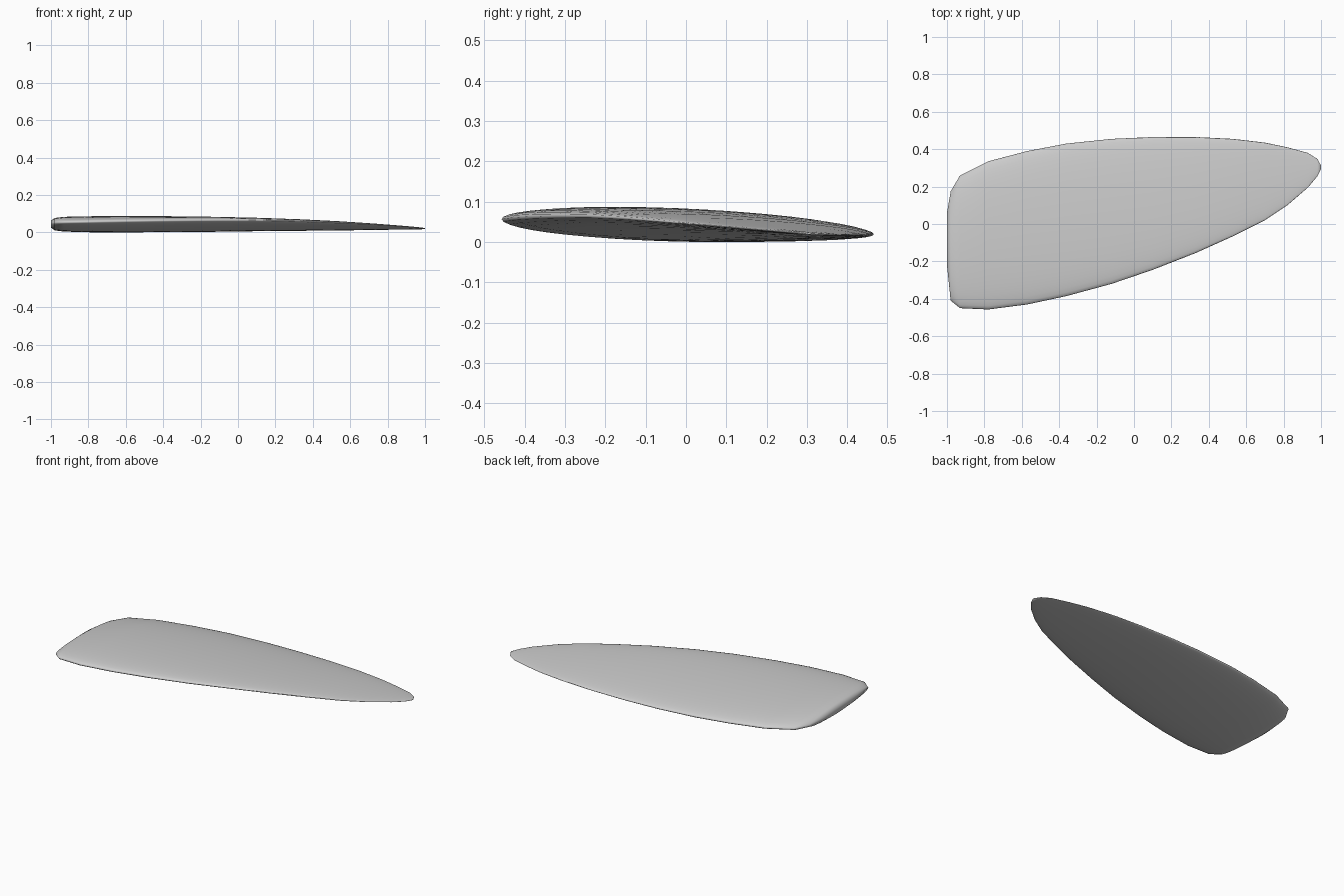
import bpy, bmesh, math

# stations along the blade: x, y low edge, y high edge, z bottom, z top
STATIONS = [
    (-1.0, -0.22, 0.06, 0.028, 0.066),
    (-0.98, -0.41, 0.175, 0.013, 0.080),
    (-0.93, -0.45, 0.26, 0.007, 0.086),
    (-0.78, -0.457, 0.335, 0.003, 0.089),
    (-0.57, -0.43, 0.39, 0.003, 0.090),
    (-0.36, -0.385, 0.43, 0.004, 0.089),
    (-0.12, -0.32, 0.455, 0.006, 0.086),
    (0.10, -0.245, 0.465, 0.009, 0.081),
    (0.33, -0.155, 0.465, 0.011, 0.073),
    (0.53, -0.065, 0.455, 0.013, 0.063),
    (0.70, 0.02, 0.435, 0.015, 0.052),
    (0.82, 0.10, 0.41, 0.017, 0.043),
    (0.93, 0.195, 0.38, 0.018, 0.034),
    (0.98, 0.255, 0.348, 0.019, 0.029),
    (1.0, 0.295, 0.312, 0.022, 0.026),
]
SIDES = 40

bm = bmesh.new()
rings = []
for x, y0, y1, z0, z1 in STATIONS:
    yc, hw = (y0 + y1) / 2, (y1 - y0) / 2
    zc, amp = (z0 + z1) / 2, (z1 - z0) / 2
    # twist: the section is an ellipse sheared down towards +y
    tilt = min(0.06 + 0.033 * x, 0.066) * hw
    tilt = min(tilt, 0.8 * amp)
    h = math.sqrt(amp * amp - tilt * tilt)
    ring = []
    for i in range(SIDES):
        a = 2 * math.pi * i / SIDES
        u, v = math.cos(a), math.sin(a)
        ring.append(bm.verts.new((x, yc + hw * u, zc - tilt * u + h * v)))
    rings.append(ring)

# skin between sections, capped at both ends
for a, b in zip(rings, rings[1:]):
    for i in range(SIDES):
        j = (i + 1) % SIDES
        bm.faces.new((a[i], a[j], b[j], b[i]))
bm.faces.new(rings[0])
bm.faces.new(rings[-1])
bmesh.ops.recalc_face_normals(bm, faces=bm.faces)
for f in bm.faces:
    f.smooth = True

mesh = bpy.data.meshes.new("blade")
bm.to_mesh(mesh)
bm.free()
blade = bpy.data.objects.new("blade", mesh)
bpy.context.collection.objects.link(blade)
blade.location.z = -min(v.co.z for v in mesh.vertices)
